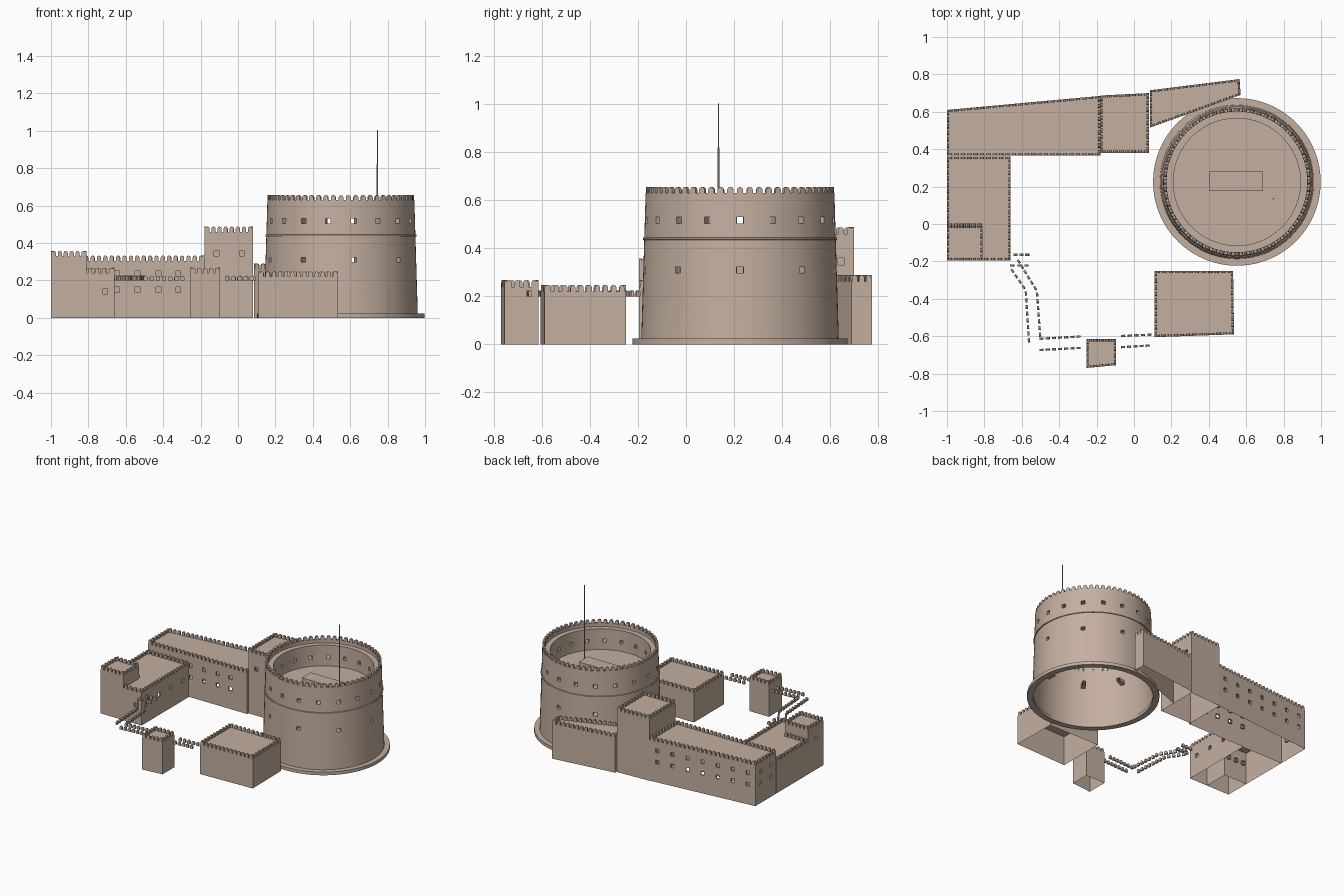
import bpy, bmesh
from math import sin, cos, pi, radians
from mathutils import Vector as V

cube = bpy.data.objects.get("Cube")
if cube:
    bpy.data.objects.remove(cube)

stone = bpy.data.materials.new("tan_stone")
stone.use_nodes = True
STONE = (0.55, 0.43, 0.35, 1)
stone.diffuse_color = STONE
stone.node_tree.nodes["Principled BSDF"].inputs["Base Color"].default_value = STONE
UP = V((0, 0, 1))


def finish(bm, name, smooth=False):
    mesh = bpy.data.meshes.new(name)
    bmesh.ops.remove_doubles(bm, verts=bm.verts, dist=0.00005)
    bm.to_mesh(mesh)
    bm.free()
    mesh.materials.append(stone)
    ob = bpy.data.objects.new(name, mesh)
    bpy.context.collection.objects.link(ob)
    if smooth:
        bpy.ops.object.select_all(action='DESELECT')
        ob.select_set(True)
        bpy.context.view_layer.objects.active = ob
        bpy.ops.object.shade_smooth_by_angle(angle=radians(30))
    return ob


def face(bm, pts):
    return bm.faces.new([bm.verts.new(p) for p in pts])


def merlon(bm, base, along, inward, width=0.022, height=0.028, thick=0.012):
    """Round-topped battlement block."""
    w = width / 2
    prof = [(-w, 0), (w, 0)]
    prof += [(w * cos(a * pi / 4), height - w + w * sin(a * pi / 4)) for a in range(5)]
    front = [base + along * x + UP * z for x, z in prof]
    back = [p + inward * thick for p in front]
    face(bm, front)
    face(bm, back[::-1])
    n = len(prof)
    for i in range(n):
        j = (i + 1) % n
        face(bm, (front[j], front[i], back[i], back[j]))


def merlon_row(bm, a, b, z, pitch=0.034, **size):
    a, b = V((*a, z)), V((*b, z))
    d = b - a
    n = max(2, round(d.length / pitch))
    along = d.normalized()
    inward = UP.cross(along)
    for i in range(n):
        merlon(bm, a + d * ((i + 0.5) / n), along, inward, **size)


def wall(bm, a, b, top, windows, w=0.026, h=0.028, depth=0.012):
    """Flat wall with real window openings; windows are (fraction, height)."""
    a, b = V((*a, 0)), V((*b, 0))
    length, along = (b - a).length, (b - a).normalized()
    inward = UP.cross(along)
    holes = [(f * length - w / 2, f * length + w / 2, z - h / 2, z + h / 2) for f, z in windows]
    xs = sorted({0, length, *(v for q in holes for v in q[:2])})
    zs = sorted({0, top, *(v for q in holes for v in q[2:])})
    at = lambda x, z: a + along * x + UP * z
    for x0, x1 in zip(xs, xs[1:]):
        for z0, z1 in zip(zs, zs[1:]):
            cx, cz = (x0 + x1) / 2, (z0 + z1) / 2
            quad = [at(x0, z0), at(x1, z0), at(x1, z1), at(x0, z1)]
            if not any(q[0] < cx < q[1] and q[2] < cz < q[3] for q in holes):
                face(bm, quad)
                continue
            for i in range(4):  # window reveal
                p, q = quad[i], quad[(i + 1) % 4]
                face(bm, (p, q, q + inward * depth, p + inward * depth))


def building(name, corners, top, windows=None, plain=()):
    """Open-bottomed block; corners run counter-clockwise."""
    bm = bmesh.new()
    windows = windows or {}
    for i, a in enumerate(corners):
        b = corners[(i + 1) % len(corners)]
        wall(bm, a, b, top, windows.get(i, []))
        if i not in plain:
            merlon_row(bm, a, b, top)
    face(bm, [(*c, top) for c in corners])
    finish(bm, name)


def grid(n, *rows):
    return [((i + 0.5) / n, z) for i in range(n) for z in rows]


# Buildings round the courtyard
LOW, HIGH = 0.15, 0.235
building("back_hall", [(-1, 0.365), (-0.18, 0.365), (-0.18, 0.685), (-1, 0.61)], 0.305,
         {0: [(f, z) for f in (0.43, 0.565, 0.7, 0.83) for z in (LOW, HIGH)],
          2: grid(7, LOW, HIGH), 3: grid(2, LOW, HIGH)})
building("west_wing", [(-0.81, -0.195), (-0.66, -0.195), (-0.66, 0.36), (-1, 0.36),
                       (-1, -0.01), (-0.81, -0.01)], 0.24,
         {0: [(0.67, 0.14)], 1: grid(4, LOW), 4: grid(3, LOW)}, plain=(4 + 1,))
building("corner_tower", [(-1, -0.195), (-0.81, -0.195), (-0.81, -0.01), (-1, -0.01)], 0.33,
         {3: [(0.5, HIGH)]})
building("square_keep", [(-0.18, 0.38), (0.08, 0.38), (0.08, 0.7), (-0.18, 0.687)], 0.46,
         {0: [(0.25, 0.345), (0.77, 0.345)], 1: [(0.83, 0.345)]})
building("back_wing", [(0.085, 0.515), (0.57, 0.69), (0.565, 0.775), (0.085, 0.715)], 0.262)
building("front_house", [(0.11, -0.605), (0.535, -0.59), (0.53, -0.25), (0.11, -0.25)], 0.22)
building("gate_tower", [(-0.255, -0.77), (-0.095, -0.755), (-0.095, -0.615), (-0.255, -0.615)], 0.24)

# Free battlement rows of the curtain walls
bm = bmesh.new()
paths = [[(-0.665, -0.24), (-0.585, -0.355), (-0.567, -0.64)],
         [(-0.63, -0.19), (-0.525, -0.36), (-0.507, -0.61)],
         [(-0.65, -0.17), (-0.555, -0.17)], [(-0.67, -0.228), (-0.555, -0.228)],
         [(-0.51, -0.62), (-0.28, -0.607)], [(-0.51, -0.68), (-0.28, -0.668)],
         [(-0.075, -0.605), (0.1, -0.597)], [(-0.075, -0.665), (0.09, -0.655)]]
for path in paths:
    for a, b in zip(path, path[1:]):
        merlon_row(bm, a, b, 0.199, height=0.026)
finish(bm, "curtain_battlements")

# Great round tower
CX, CY, COLS = 0.55, 0.225, 90
FLOOR, WALK, RIM, INNER = 0.45, 0.605, 0.63, 0.34


def polar(r, col, z):
    t = (col - 0.5) * 2 * pi / COLS
    return V((CX + r * cos(t), CY + r * sin(t), z))


def lathe(bm, profile, is_hole=lambda col, row: False, reveal=None):
    for c in range(COLS):
        for k, ((r0, z0), (r1, z1)) in enumerate(zip(profile, profile[1:])):
            quad = [polar(r0, c, z0), polar(r0, c + 1, z0), polar(r1, c + 1, z1), polar(r1, c, z1)]
            if not is_hole(c, k):
                face(bm, quad)
                continue
            deep = [polar(reveal, c + (i in (1, 2)), quad[i].z) for i in range(4)]
            for i in range(4):
                j = (i + 1) % 4
                face(bm, (quad[i], quad[j], deep[j], deep[i]))


def disc(bm, r, z):
    face(bm, [polar(r, c, z) for c in range(COLS)])


heights = (0.02, 0.297, 0.323, 0.435, FLOOR, 0.503, 0.53, RIM)
outer = [(0.412 - 0.03 * z, z) for z in heights]
bm = bmesh.new()
lathe(bm, outer, lambda c, k: (k == 1 and c % 10 == 0) or (k == 5 and c % 5 == 0), INNER)
lathe(bm, [(outer[-1][0], RIM), (0.376, RIM), (0.376, WALK), (INNER, WALK), (INNER, 0.53),
           (INNER, 0.503), (INNER, FLOOR)],
      lambda c, k: k == 4 and c % 5 == 0, INNER)
disc(bm, INNER, FLOOR)
finish(bm, "round_tower", True)

bm = bmesh.new()
lathe(bm, [(0.397, 0.434), (0.404, 0.436), (0.404, 0.444), (0.397, 0.446)])
finish(bm, "tower_band", True)

bm = bmesh.new()
lathe(bm, [(0.405, 0), (0.448, 0), (0.448, 0.024), (0.405, 0.024), (0.405, 0)])
finish(bm, "tower_plinth", True)

bm = bmesh.new()
for i in range(60):
    t = i * 2 * pi / 60
    out = V((cos(t), sin(t), 0))
    merlon(bm, V((CX, CY, RIM)) + out * 0.392, UP.cross(out), -out, 0.026, 0.026, 0.015)
finish(bm, "tower_battlements")

# Roof hatch and flagpole
bm = bmesh.new()
bmesh.ops.create_cube(bm, size=1)
for v in bm.verts:
    v.co = V((0.547 + v.co.x * 0.285, 0.228 + v.co.y * 0.105, FLOOR + 0.025 + v.co.z * 0.05))
finish(bm, "roof_hatch")

bm = bmesh.new()
for r, z0, z1 in ((0.004, FLOOR, 0.82), (0.0025, 0.82, 1.003)):
    made = bmesh.ops.create_cone(bm, segments=8, radius1=r, radius2=r, depth=z1 - z0, cap_ends=True)
    bmesh.ops.translate(bm, verts=made["verts"], vec=(0.745, 0.135, (z0 + z1) / 2))
finish(bm, "flagpole", True)
